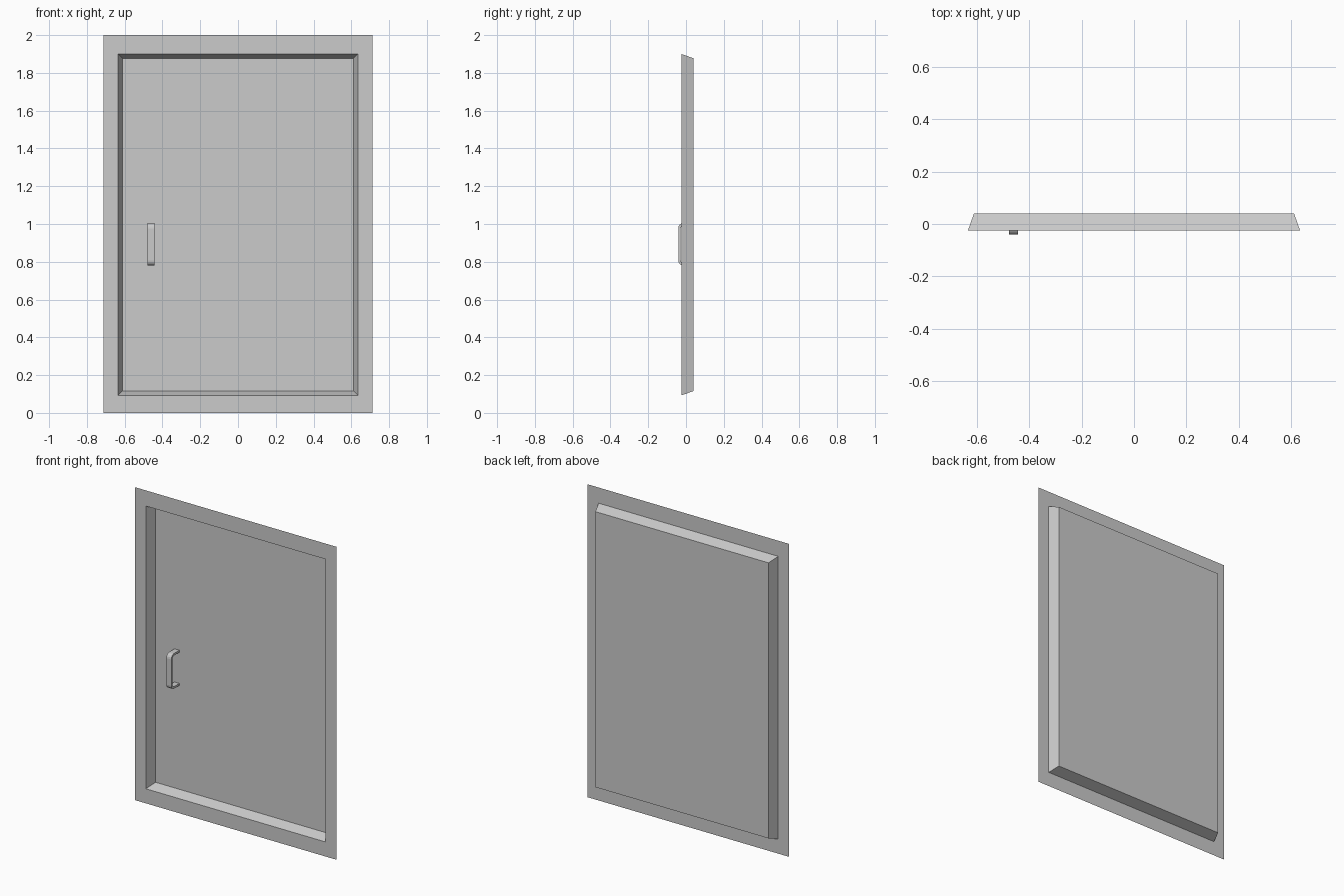
import bpy, bmesh, math

cube = bpy.data.objects.get("Cube")
if cube:
    bpy.data.objects.remove(cube, do_unlink=True)

grey = bpy.data.materials.new("plain grey")
grey.use_nodes = True
colour = (0.6, 0.6, 0.6, 1)
grey.diffuse_color = colour
grey.node_tree.nodes["Principled BSDF"].inputs["Base Color"].default_value = colour

FRONT, PANEL, GRIP = -0.024, 0.041, -0.041


def finish(name, bm):
    mesh = bpy.data.meshes.new(name)
    bm.to_mesh(mesh)
    bm.free()
    mesh.materials.append(grey)
    obj = bpy.data.objects.new(name, mesh)
    bpy.context.collection.objects.link(obj)
    return obj


def rectangle(bm, half_width, low, high, y):
    corners = [(-half_width, low), (half_width, low), (half_width, high), (-half_width, high)]
    return [bm.verts.new((x, y, z)) for x, z in corners]


def ring(bm, outer, inner):
    for i in range(4):
        j = (i + 1) % 4
        bm.faces.new((outer[i], outer[j], inner[j], inner[i]))


# Flat surround
bm = bmesh.new()
ring(bm, rectangle(bm, 0.712, 0, 2, FRONT), rectangle(bm, 0.635, 0.093, 1.9, FRONT))
finish("door_surround", bm)

# Recessed panel with sloping reveals
bm = bmesh.new()
opening = rectangle(bm, 0.635, 0.093, 1.9, FRONT)
back = rectangle(bm, 0.612, 0.116, 1.877, PANEL)
ring(bm, opening, back)
bm.faces.new(back)
finish("door_panel", bm)

# Pull handle: a bent flat bar, its side outline extruded across x
def bend(y, z, radius, up, steps=4):
    """Quarter-round corner whose outermost point is (y, z)."""
    points = []
    for i in range(steps + 1):
        a = math.pi / 2 * i / steps
        points.append((y + radius * (1 - math.sin(a)), z + up * radius * (math.cos(a) - 1)))
    return points


LOW, HIGH, THICK = 0.78, 1.005, 0.013
outer = [(PANEL, HIGH)] + bend(GRIP, HIGH, 0.028, 1) + bend(GRIP, LOW, 0.028, -1)[::-1] + [(PANEL, LOW)]
inner = ([(PANEL, HIGH - THICK)] + bend(GRIP + THICK, HIGH - THICK, 0.015, 1)
         + bend(GRIP + THICK, LOW + THICK, 0.015, -1)[::-1] + [(PANEL, LOW + THICK)])
bm = bmesh.new()
strips = [[bm.verts.new((x, y, z)) for y, z in line]
          for x in (-0.478, -0.443) for line in (outer, inner)]
for a, b in ((0, 1), (1, 3), (3, 2), (2, 0)):
    for i in range(len(outer) - 1):
        bm.faces.new((strips[a][i], strips[a][i + 1], strips[b][i + 1], strips[b][i]))
bmesh.ops.recalc_face_normals(bm, faces=bm.faces)
finish("pull_handle", bm)
